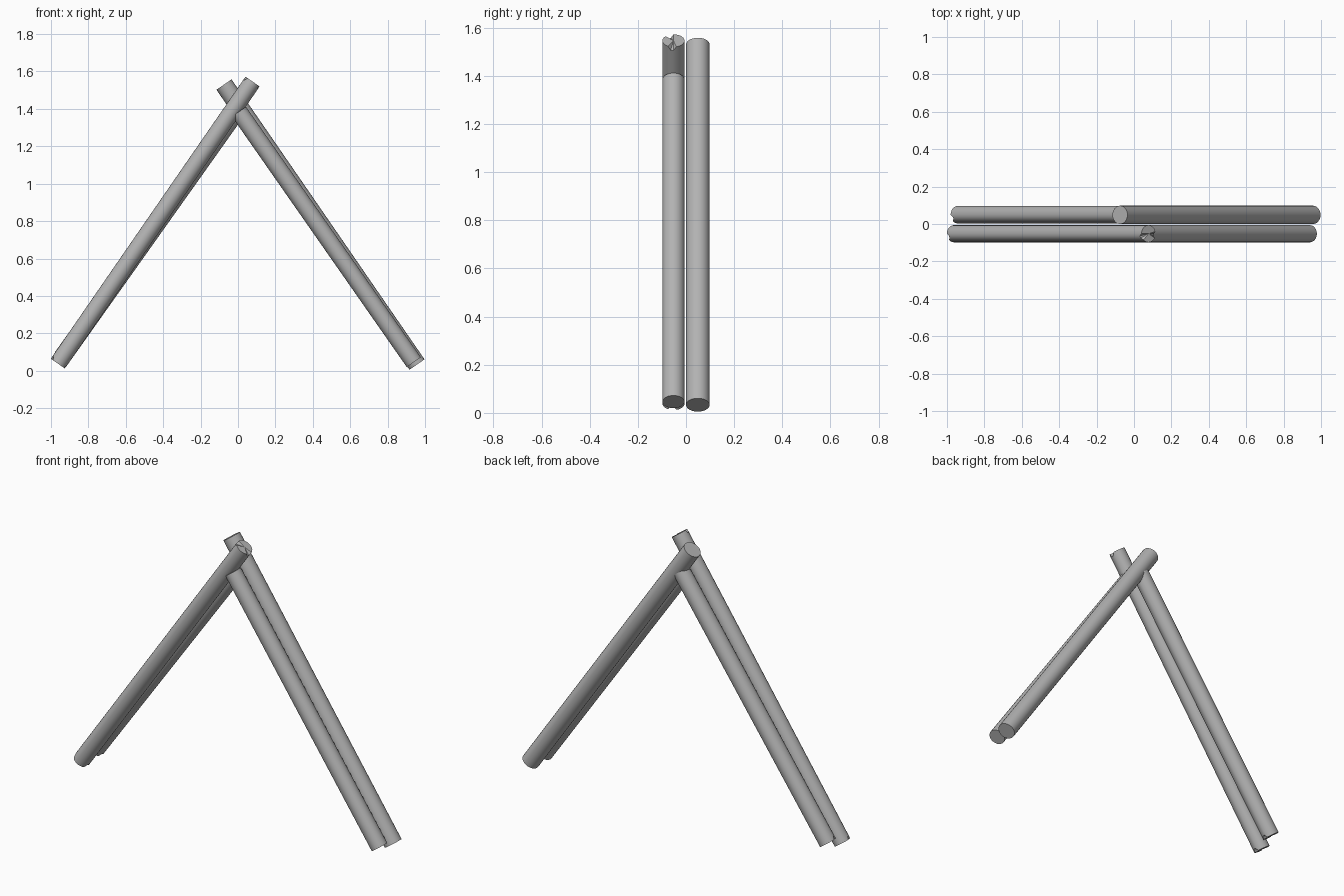
import bpy, bmesh, math
from mathutils import Vector

if "Cube" in bpy.data.objects:
    bpy.data.objects.remove(bpy.data.objects["Cube"])

grey = bpy.data.materials.new("weathered_grey")
grey.use_nodes = True
colour = (0.45, 0.45, 0.45, 1)
grey.diffuse_color = colour
grey.node_tree.nodes["Principled BSDF"].inputs["Base Color"].default_value = colour

SIDES = 24


def pole(name, foot, head, y, radius, chipped):
    """Round pole between two (x, z) points, optionally with chipped rims."""
    a, b = Vector((foot[0], y, foot[1])), Vector((head[0], y, head[1]))
    axis = (b - a).normalized()
    across = Vector((0, 1, 0))
    up = axis.cross(across)
    if up.z < 0:
        up = -up
    bm = bmesh.new()
    rings = []
    for centre, inward in ((a, axis), (b, -axis)):
        ring = []
        for i in range(SIDES):
            t = math.tau * i / SIDES
            p = centre + radius * (math.cos(t) * across + math.sin(t) * up)
            # small notches at the top and bottom of the rim
            if chipped and i in (7, 8, 17, 18):
                p += inward * 0.018
            ring.append(bm.verts.new(p))
        rings.append(ring)
        hub = bm.verts.new(centre)
        for i in range(SIDES):
            bm.faces.new((ring[i], ring[(i + 1) % SIDES], hub))
    for i in range(SIDES):
        j = (i + 1) % SIDES
        bm.faces.new((rings[0][i], rings[0][j], rings[1][j], rings[1][i]))
    bmesh.ops.recalc_face_normals(bm, faces=bm.faces)
    mesh = bpy.data.meshes.new(name)
    bm.to_mesh(mesh)
    bm.free()
    mesh.materials.append(grey)
    obj = bpy.data.objects.new(name, mesh)
    bpy.context.collection.objects.link(obj)
    bpy.ops.object.select_all(action="DESELECT")
    obj.select_set(True)
    bpy.context.view_layer.objects.active = obj
    bpy.ops.object.shade_smooth_by_angle(angle=math.radians(35))


# Long poles cross at the apex; short poles butt against them
pole("front_long_pole", (-0.963, 0.038), (0.078, 1.546), -0.052, 0.046, True)
pole("front_short_pole", (0.94, 0.046), (0.005, 1.385), -0.052, 0.046, False)
pole("back_long_pole", (0.957, 0.033), (-0.075, 1.53), 0.049, 0.049, False)
pole("back_short_pole", (-0.942, 0.07), (-0.005, 1.39), 0.05, 0.047, True)
